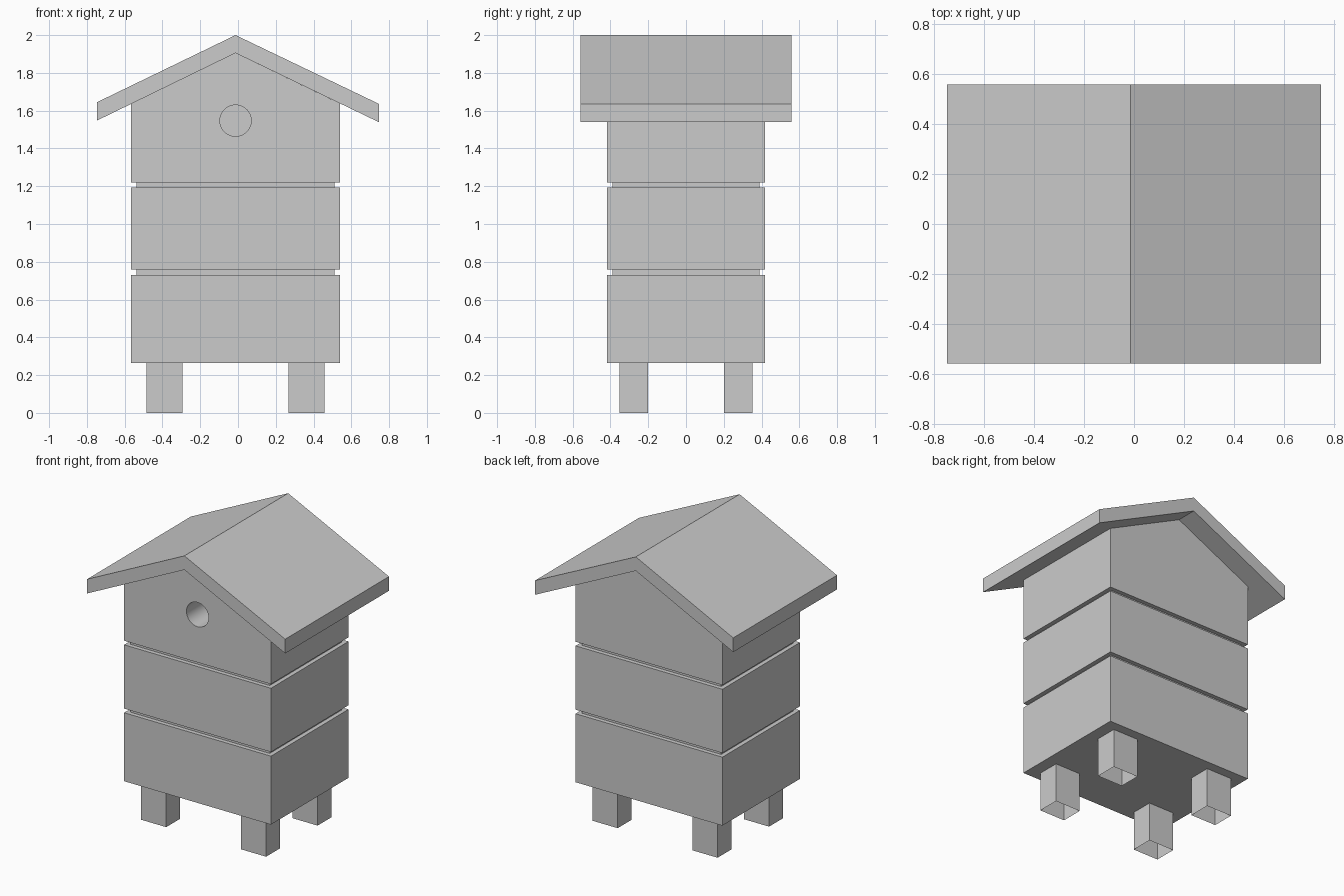
import bpy
import bmesh

if "Cube" in bpy.data.objects:
    bpy.data.objects.remove(bpy.data.objects["Cube"])

CX = -0.013          # hive axis sits slightly left of the roof centre
HALF_X, HALF_Y = 0.553, 0.417
PEAK = 1.905         # underside of the roof ridge
EAVE = 1.638         # side wall meets roof underside


def finish(name, bm):
    bmesh.ops.recalc_face_normals(bm, faces=bm.faces[:])
    mesh = bpy.data.meshes.new(name)
    bm.to_mesh(mesh)
    bm.free()
    obj = bpy.data.objects.new(name, mesh)
    bpy.context.collection.objects.link(obj)
    return obj


def ring(bm, inset, z):
    x, y = HALF_X - inset, HALF_Y - inset
    return [bm.verts.new((CX + sx * x, sy * y, z))
            for sx, sy in ((-1, -1), (1, -1), (1, 1), (-1, 1))]


def bridge(bm, a, b, sides=range(4)):
    for i in sides:
        j = (i + 1) % 4
        bm.faces.new((a[i], a[j], b[j], b[i]))


# Hive body: three stacked boxes with recessed grooves, topped by a gable
bm = bmesh.new()
G = 0.029
levels = [(0, 0.265), (0, 0.731), (G, 0.731), (G, 0.759), (0, 0.759),
          (0, 1.193), (G, 1.193), (G, 1.221), (0, 1.221)]
rings = [ring(bm, inset, z) for inset, z in levels]
bm.faces.new(rings[0])
for a, b in zip(rings, rings[1:]):
    bridge(bm, a, b)
base, top = rings[-1], ring(bm, 0, EAVE)
bridge(bm, base, top, (1, 3))
front, back = [bm.verts.new((CX, y, PEAK)) for y in (-HALF_Y, HALF_Y)]
bm.faces.new((base[0], base[1], top[1], front, top[0]))
bm.faces.new((base[2], base[3], top[3], back, top[2]))
bm.faces.new((top[1], top[2], back, front))
bm.faces.new((top[3], top[0], front, back))
body = finish("hive_body", bm)

# Round entrance hole cut into the front gable
bpy.ops.mesh.primitive_cylinder_add(vertices=32, radius=0.083, depth=0.6,
                                    location=(CX, -HALF_Y, 1.547),
                                    rotation=(1.5707963, 0, 0))
cutter = bpy.context.object
cutter.name = "entrance_cutter"
cutter.hide_render = True
cut = body.modifiers.new("entrance", 'BOOLEAN')
cut.operation = 'DIFFERENCE'
cut.solver = 'EXACT'
cut.object = cutter
bpy.ops.object.select_all(action='DESELECT')
body.select_set(True)
bpy.context.view_layer.objects.active = body
bpy.ops.object.modifier_apply(modifier=cut.name)
bpy.data.objects.remove(cutter)
bpy.ops.object.shade_smooth_by_angle(angle=0.6)

# Roof: chevron profile extruded front to back
bm = bmesh.new()
profile = [(-0.746, 1.645), (CX, 2.0), (0.746, 1.636),
           (0.746, 1.539), (CX, PEAK), (-0.746, 1.548)]
face = bm.faces.new([bm.verts.new((x, -0.558, z)) for x, z in profile])
ext = bmesh.ops.extrude_face_region(bm, geom=[face], use_keep_orig=True)
bmesh.ops.translate(bm, vec=(0, 1.116, 0),
                    verts=[v for v in ext["geom"] if isinstance(v, bmesh.types.BMVert)])
finish("roof", bm)

# Legs: four square tubes, open underneath
for side, sx in (("left", -1), ("right", 1)):
    for end, sy in (("front", -1), ("back", 1)):
        bm = bmesh.new()
        bmesh.ops.create_cube(bm, size=1)
        caps = [f for f in bm.faces if abs(f.normal.z) > 0.5]
        bmesh.ops.delete(bm, geom=caps, context='FACES_ONLY')
        bmesh.ops.scale(bm, vec=(0.19, 0.15, 0.265), verts=bm.verts[:])
        bmesh.ops.translate(bm, vec=(CX + sx * 0.376, sy * 0.277, 0.1325),
                            verts=bm.verts[:])
        finish(f"{end}_{side}_leg", bm)
